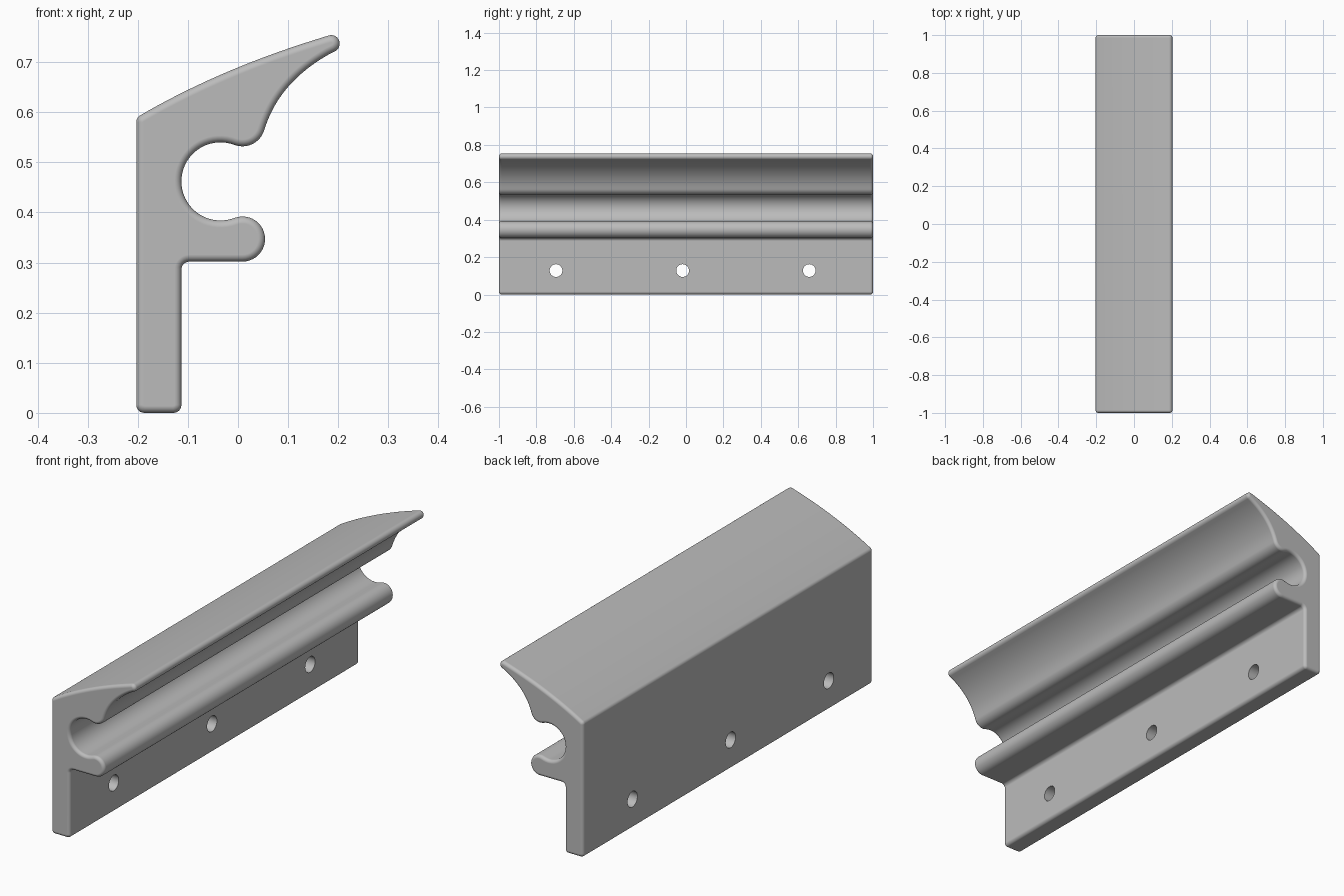
import bpy, bmesh
from math import sin, cos, pi, radians
from mathutils import Vector

cube = bpy.data.objects.get("Cube")
if cube:
    bpy.data.objects.remove(cube)

HALF = 1.0      # half length along y
EDGE = 0.014    # rounding of the end rims


def arc(cx, cz, r, a0, a1, n):
    """Points on an arc, angles in degrees."""
    return [Vector((cx + r * cos(radians(a0 + (a1 - a0) * i / n)),
                    cz + r * sin(radians(a0 + (a1 - a0) * i / n))))
            for i in range(n + 1)]


def bow(p, mid, q, n):
    """Smooth curve from p to q passing through mid."""
    p, mid, q = Vector(p), Vector(mid), Vector(q)
    c = 2 * mid - (p + q) / 2
    return [p * (1 - t) ** 2 + c * 2 * t * (1 - t) + q * t * t
            for t in (i / n for i in range(1, n))]


# Cross-section, counter-clockwise from the bottom left corner
profile = (
    arc(-0.187, 0.016, 0.016, 180, 270, 6)
    + arc(-0.129, 0.016, 0.016, 270, 360, 6)
    + arc(-0.097, 0.286, 0.016, 180, 90, 6)             # inner corner
    + arc(0.009, 0.347, 0.045, -90, 110.9, 22)          # lower lip
    + arc(-0.035, 0.462, 0.078, -69.1, -290.9, 36)[1:]  # round channel
    + arc(0.009, 0.577, 0.045, 249.1, 342, 12)[1:]      # upper lip
    + bow((0.052, 0.563), (0.102, 0.653), (0.193, 0.722), 18)
    + arc(0.186, 0.737, 0.017, -62, 108, 14)            # tip
    + bow((0.181, 0.753), (-0.018, 0.682), (-0.195, 0.594), 18)
    + arc(-0.187, 0.580, 0.016, 120, 180, 5)
)

# Outward normals of the cross-section
count = len(profile)
normals = []
for i in range(count):
    a = (profile[i] - profile[i - 1]).normalized()
    b = (profile[(i + 1) % count] - profile[i]).normalized()
    t = (a + b).normalized()
    normals.append(Vector((t.y, -t.x)))

# Rings along the length, drawn in at both ends to round the rims
steps = [i / 5 * pi / 2 for i in range(6)]
front = [(-HALF + EDGE * (1 - sin(s)), EDGE * (1 - cos(pi / 2 - s)))
         for s in reversed(steps)]
front = [(-HALF + EDGE * (1 - cos(s)), EDGE * (1 - sin(s))) for s in steps]
sections = front + [(-y, d) for y, d in reversed(front)]

bm = bmesh.new()
rings = [[bm.verts.new((p.x - n.x * d, y, p.y - n.y * d))
          for p, n in zip(profile, normals)] for y, d in sections]
for r0, r1 in zip(rings, rings[1:]):
    for i in range(count):
        j = (i + 1) % count
        bm.faces.new((r0[i], r0[j], r1[j], r1[i]))
bm.faces.new(rings[0])
bm.faces.new(rings[-1][::-1])
bmesh.ops.recalc_face_normals(bm, faces=bm.faces)
mesh = bpy.data.meshes.new("mounting_rail")
bm.to_mesh(mesh)
bm.free()
rail = bpy.data.objects.new("mounting_rail", mesh)
bpy.context.collection.objects.link(rail)

# Plain grey material
grey = bpy.data.materials.new("plain_grey")
grey.use_nodes = True
colour = (0.5, 0.5, 0.5, 1)
grey.diffuse_color = colour
grey.node_tree.nodes["Principled BSDF"].inputs["Base Color"].default_value = colour
mesh.materials.append(grey)

# Screw holes through the flange
bpy.context.view_layer.objects.active = rail
for y in (-0.695, -0.018, 0.659):
    bpy.ops.mesh.primitive_cylinder_add(vertices=40, radius=0.034, depth=0.3,
                                        location=(-0.158, y, 0.128),
                                        rotation=(0, pi / 2, 0))
    cutter = bpy.context.object
    cutter.name = "hole_cutter"
    cutter.hide_render = True
    cutter.data.materials.append(grey)
    bpy.context.view_layer.objects.active = rail
    cut = rail.modifiers.new("screw_hole", "BOOLEAN")
    cut.operation = "DIFFERENCE"
    cut.solver = "EXACT"
    cut.object = cutter
    bpy.ops.object.modifier_apply(modifier=cut.name)
    bpy.data.objects.remove(cutter)

# Smooth shading that keeps the flat faces flat
bpy.ops.object.select_all(action="DESELECT")
rail.select_set(True)
bpy.context.view_layer.objects.active = rail
bpy.ops.object.shade_smooth_by_angle(angle=radians(35))
weighted = rail.modifiers.new("even_shading", "WEIGHTED_NORMAL")
weighted.keep_sharp = True
